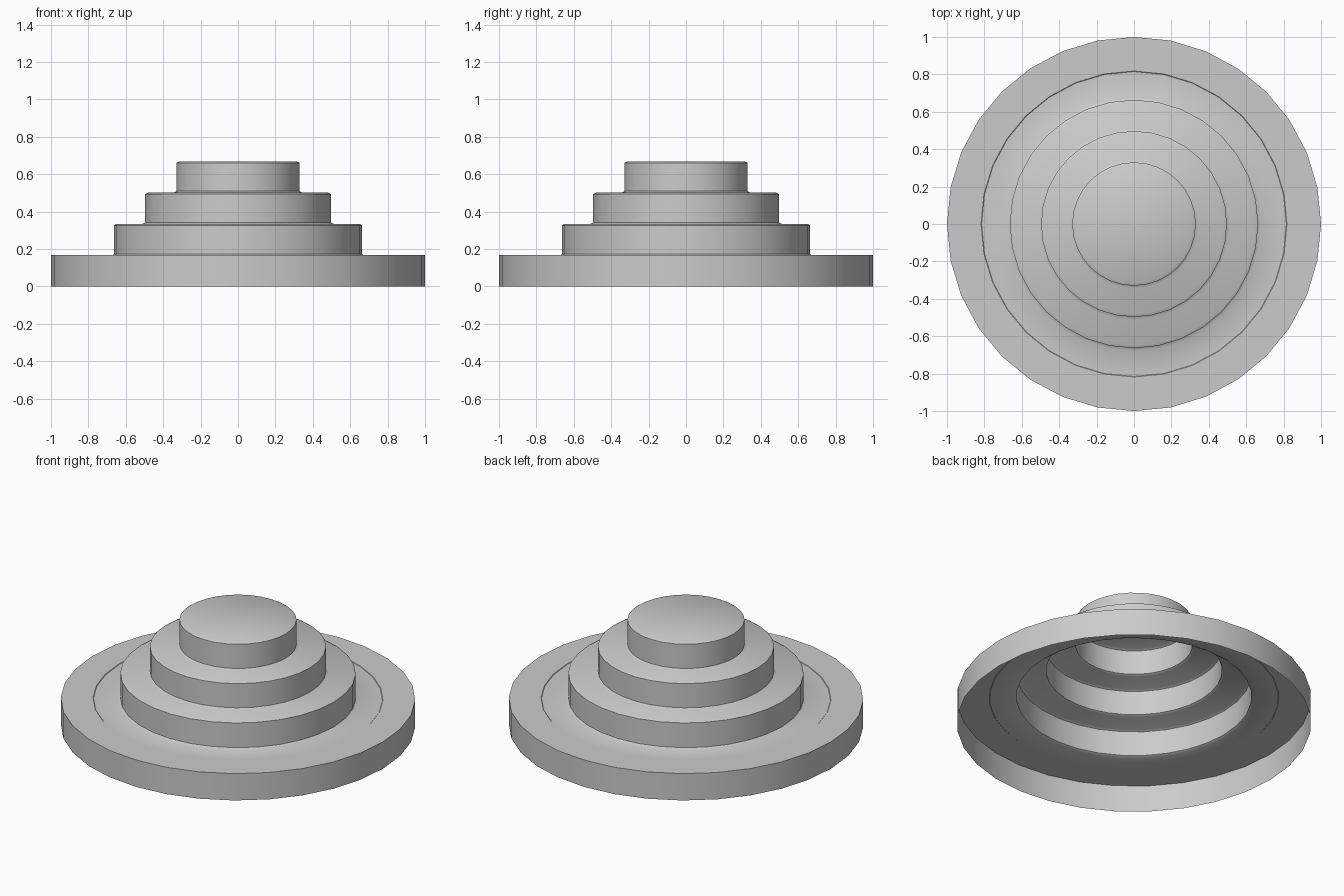
import bpy, bmesh
from math import cos, sin, tau, radians

cube = bpy.data.objects.get("Cube")
if cube:
    bpy.data.objects.remove(cube, do_unlink=True)

SIDES = 32
STEP = 0.167      # height of one tier
BEVEL = 0.014     # run of the small chamfers

grey = bpy.data.materials.new("plain_grey")
grey.use_nodes = True
grey.diffuse_color = (0.6, 0.6, 0.6, 1)
grey.node_tree.nodes["Principled BSDF"].inputs["Base Color"].default_value = (0.6, 0.6, 0.6, 1)


def lathe(name, profile):
    """Turn an open (radius, height) profile into a thin shell closed at its top."""
    bm = bmesh.new()
    rings = [[bm.verts.new((r * cos(tau * i / SIDES), r * sin(tau * i / SIDES), z))
              for i in range(SIDES)] for r, z in profile]
    for low, high in zip(rings, rings[1:]):
        for i in range(SIDES):
            j = (i + 1) % SIDES
            bm.faces.new((low[i], low[j], high[j], high[i]))
    bm.faces.new(rings[-1])
    mesh = bpy.data.meshes.new(name)
    bm.to_mesh(mesh)
    bm.free()
    mesh.materials.append(grey)
    obj = bpy.data.objects.new(name, mesh)
    bpy.context.collection.objects.link(obj)
    bpy.ops.object.select_all(action='DESELECT')
    obj.select_set(True)
    bpy.context.view_layer.objects.active = obj
    bpy.ops.object.shade_smooth_by_angle(angle=radians(30))
    return obj


# Wide base flange with a shallow lip on its top
profile = [(1.0, 0), (1.0, STEP), (0.818, STEP), (0.815, STEP - 0.003)]

# Three upper tiers, chamfered at foot and rim
for level, radius in enumerate((0.664, 0.497, 0.33), start=1):
    foot, rim = level * STEP, (level + 1) * STEP
    if level == 1:
        foot -= 0.003
    profile += [(radius + BEVEL, foot), (radius, foot + 0.008),
                (radius, rim - 0.008), (radius - BEVEL, rim)]

lathe("stepped_shell", profile)
